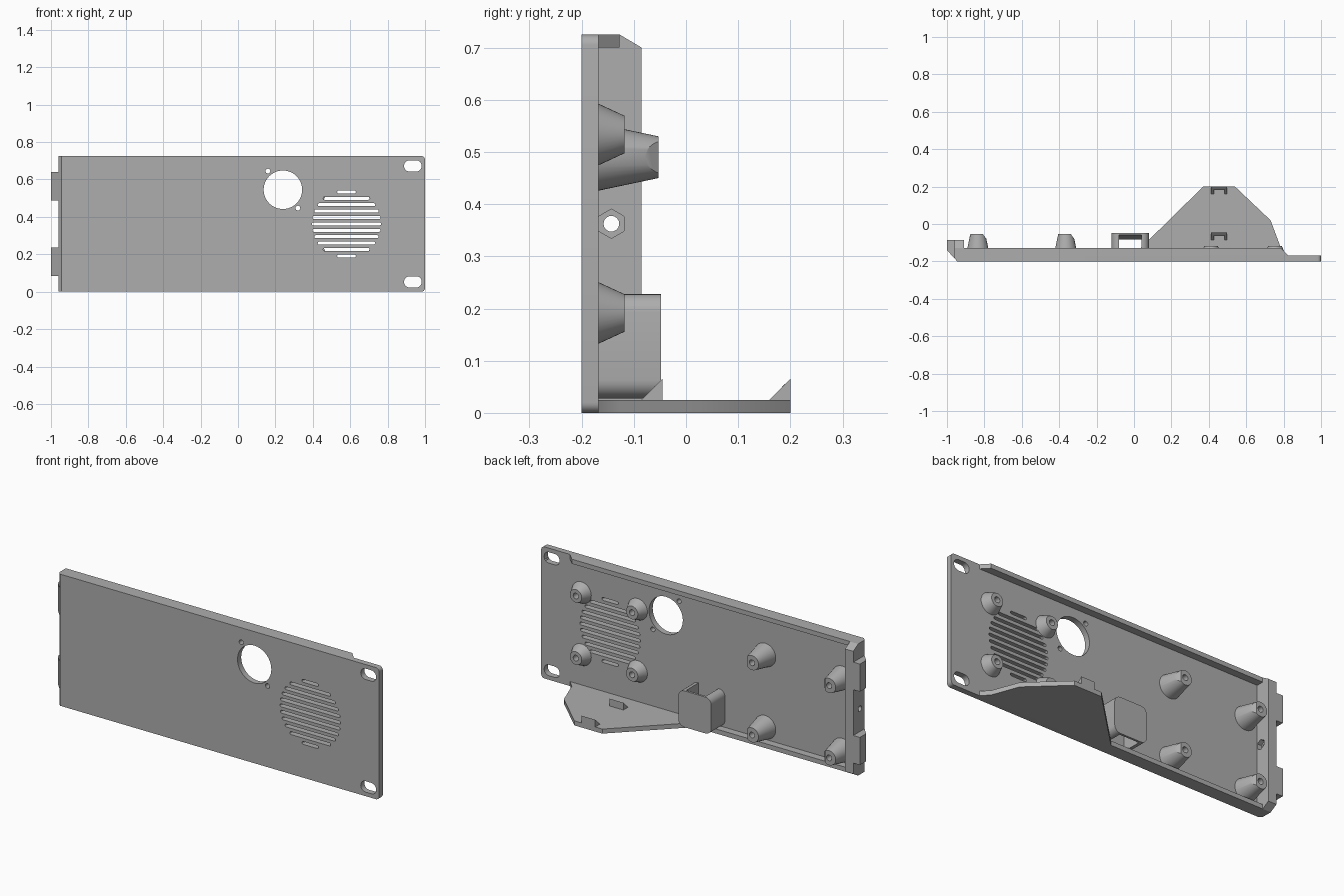
import bpy, bmesh
from math import cos, sin, pi, radians, sqrt
from mathutils import Matrix, Vector

cube = bpy.data.objects.get("Cube")
if cube:
    bpy.data.objects.remove(cube, do_unlink=True)

grey = bpy.data.materials.new("plain grey")
grey.use_nodes = True
grey.diffuse_color = (0.42, 0.42, 0.42, 1)
grey.node_tree.nodes["Principled BSDF"].inputs["Base Color"].default_value = grey.diffuse_color

FRONT, BACK = -0.2, -0.168
HEIGHT, MID = 0.725, 0.3625
RIM, SHEET = -0.127, 0.025


def finish(name, bm):
    bmesh.ops.recalc_face_normals(bm, faces=bm.faces[:])
    mesh = bpy.data.meshes.new(name)
    bm.to_mesh(mesh)
    bm.free()
    mesh.materials.append(grey)
    obj = bpy.data.objects.new(name, mesh)
    bpy.context.collection.objects.link(obj)
    return obj


def prism(name, outline, axis, a, b):
    """Extrude a 2D outline along an axis, from a to b."""
    place = {"x": lambda u, v, w: (w, u, v),
             "y": lambda u, v, w: (u, w, v),
             "z": lambda u, v, w: (u, v, w)}[axis]
    bm = bmesh.new()
    low = [bm.verts.new(place(u, v, a)) for u, v in outline]
    high = [bm.verts.new(place(u, v, b)) for u, v in outline]
    bm.faces.new(low)
    bm.faces.new(high)
    for i in range(len(low)):
        j = (i + 1) % len(low)
        bm.faces.new((low[i], low[j], high[j], high[i]))
    return finish(name, bm)


def circle(u, v, r, n=32):
    return [(u + r * cos(2 * pi * i / n), v + r * sin(2 * pi * i / n)) for i in range(n)]


def rounded(u, v, hw, hh, r, steps=6):
    """Outline of a rounded rectangle given by centre and half sizes."""
    pts = []
    for q, (sx, sy) in enumerate(((1, 1), (-1, 1), (-1, -1), (1, -1))):
        for i in range(steps + 1):
            t = pi / 2 * (q + i / steps)
            pts.append((u + sx * (hw - r) + r * cos(t), v + sy * (hh - r) + r * sin(t)))
    # Merge points where a straight side has no length
    return [p for i, p in enumerate(pts)
            if (Vector(p) - Vector(pts[i - 1])).length > 1e-5]


def cut(obj, cutters):
    """Subtract the cutters from an object and remove them."""
    for c in cutters:
        c.hide_render = True
        mod = obj.modifiers.new("cut", "BOOLEAN")
        mod.operation = "DIFFERENCE"
        mod.solver = "EXACT"
        mod.object = c
    bpy.context.view_layer.update()
    graph = bpy.context.evaluated_depsgraph_get()
    mesh = bpy.data.meshes.new_from_object(obj.evaluated_get(graph))
    obj.modifiers.clear()
    obj.data = mesh
    for c in cutters:
        bpy.data.objects.remove(c, do_unlink=True)


parts = []

# Front panel with two rounded corners and a bevelled left edge
outline = [(-0.96, HEIGHT), (-0.96, 0)]
for z, start in ((0.02, -90), (HEIGHT - 0.02, 0)):
    for i in range(7):
        t = radians(start + 15 * i)
        outline.append((0.98 + 0.02 * cos(t), z + 0.02 * sin(t)))
panel = prism("front_panel", outline, "y", FRONT, BACK)
openings = [circle(0.24, 0.545, 0.103, 48), circle(0.16, 0.645, 0.013, 16),
            circle(0.32, 0.447, 0.013, 16)]
for side in (-1, 1):
    openings.append(rounded(0.935, MID + side * 0.31, 0.047, 0.03, 0.029))
for i in range(-5, 6):
    half = 0.05 if abs(i) == 5 else sqrt(0.185 ** 2 - (i * 0.0342) ** 2)
    openings.append(rounded(0.58, MID + i * 0.0342, half, 0.008, 0.0078, 4))
cutters = [prism("opening_cutter", o, "y", -0.25, -0.1) for o in openings]
cutters.append(prism("bevel_cutter", [(-0.945, FRONT), (-0.975, -0.166), (-1, FRONT),
                                      (-0.95, -0.22), (-0.93, -0.217)], "z", -0.1, 0.9))
cut(panel, cutters)
parts.append(panel)

# Folded rims along the top and bottom, the bottom one widening into a shelf
rim_start = [(-0.959, BACK - 0.001), (-0.959, RIM)]
rim_end = [(0.785, RIM), (0.825, BACK - 0.001)]
parts.append(prism("top_rim", rim_start + rim_end, "z", HEIGHT - SHEET, HEIGHT))
shelf = [(0.037, RIM), (0.37, 0.2), (0.54, 0.2), (0.73, 0.02)]
parts.append(prism("bottom_rim_and_shelf", rim_start + shelf + rim_end, "z", 0, SHEET))

# Left side wall with a nut pocket
wall = prism("side_wall", [(-0.182, 0), (-0.182, HEIGHT), (RIM, HEIGHT),
                           (-0.085, HEIGHT - SHEET), (-0.085, SHEET), (RIM, 0)],
             "x", -0.96, -0.91)
cut(wall, [prism("bolt_cutter", circle(-0.143, MID, 0.015, 24), "x", -1.1, -0.8),
           prism("nut_cutter", [(y, z) for z, y in circle(MID, -0.143, 0.028, 6)],
                 "x", -0.935, -0.8)])
parts.append(wall)

# Side tabs
for side, label in ((-1, "lower"), (1, "upper")):
    z = MID + side * 0.202
    parts.append(prism(label + "_side_tab",
                       [(-0.95, -0.183), (-0.96, -0.183), (-1, -0.14), (-1, -0.085),
                        (-0.95, -0.085)], "z", z - 0.076, z + 0.076))


def standoff(name, x, z, r_base, r_tip, tip, notched):
    """Tapered post on the panel's back with a screw hole."""
    base = BACK - 0.004
    bm = bmesh.new()
    bmesh.ops.create_cone(bm, cap_ends=True, segments=40, radius1=r_base, radius2=r_tip,
                          depth=tip - base,
                          matrix=Matrix.Translation((x, (tip + base) / 2, z))
                          @ Matrix.Rotation(-pi / 2, 4, "X"))
    post = finish(name, bm)
    tools = [prism("screw_cutter", circle(x, z, 0.016, 20), "y", BACK + 0.01, 0.1)]
    if notched:
        tools.append(prism("notch_cutter", [(x + 0.019, tip + 0.01), (x + 0.066, tip - 0.054),
                                            (x + 0.12, tip + 0.01)], "z", z - 0.1, z + 0.1))
    cut(post, tools)
    parts.append(post)


# Four short standoffs around the grille, four tall ones on the left
for i in (-1, 1):
    for k in (-1, 1):
        standoff("grille_standoff", 0.583 + i * 0.171, MID + k * 0.171,
                 0.061, 0.036, -0.118, False)
for x in (-0.835, -0.365):
    for z in (0.092, 0.49):
        standoff("board_standoff", x, z, 0.065, 0.04, -0.053, True)

# Cable guide with an open vertical channel
guide = prism("cable_guide", rounded(-0.02, 0.128, 0.1, 0.1, 0.035), "y", BACK - 0.002, -0.048)
cut(guide, [prism("channel_cutter", [(BACK, -0.1), (BACK, 0.4), (-0.06, 0.4), (-0.06, 0.22),
                                     (-0.082, 0.17), (-0.082, 0.086), (-0.06, 0.036),
                                     (-0.06, -0.1)], "x", -0.08, 0.04)])
parts.append(guide)

# Two wedge clips on the shelf, each with two cheeks and a back bar
for back in (-0.045, 0.2):
    for x in (0.413, 0.483):
        parts.append(prism("clip_cheek", [(back - 0.042, SHEET - 0.002), (back, SHEET - 0.002),
                                          (back, 0.065)], "x", x, x + 0.014))
    parts.append(prism("clip_bar", [(back - 0.016, SHEET - 0.002), (back, SHEET - 0.002),
                                    (back, 0.065), (back - 0.016, 0.05)], "x", 0.42, 0.49))

# Smooth round surfaces, keep edges sharp
bpy.ops.object.select_all(action="DESELECT")
for p in parts:
    p.select_set(True)
bpy.context.view_layer.objects.active = parts[0]
bpy.ops.object.shade_smooth_by_angle(angle=radians(30))
